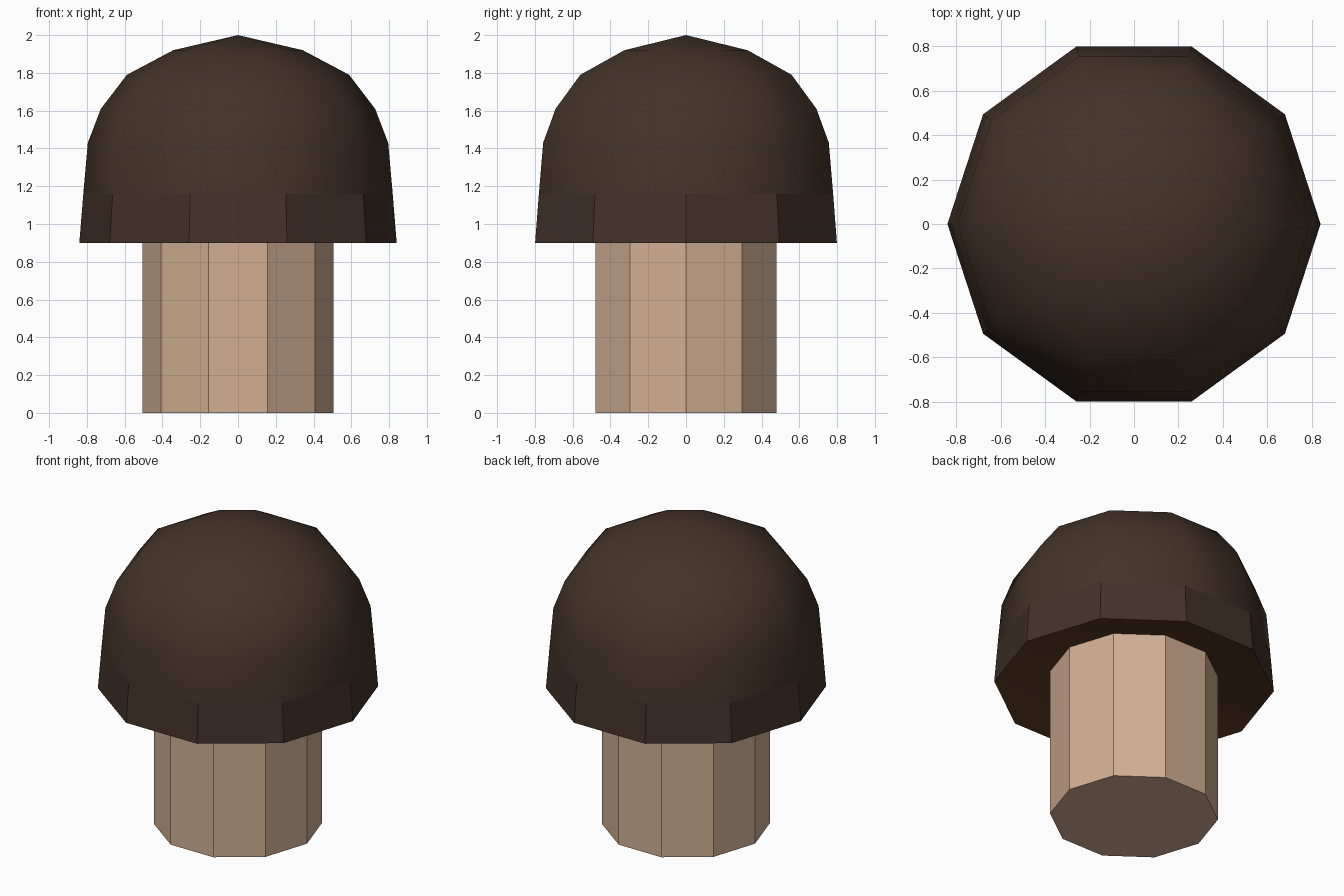
import bpy, bmesh, math

if "Cube" in bpy.data.objects:
    bpy.data.objects.remove(bpy.data.objects["Cube"])

SIDES = 10


def material(name, rgb):
    """Material from an sRGB 0-255 colour, stored as linear."""
    lin = [((c / 255 + 0.055) / 1.055) ** 2.4 for c in rgb]
    m = bpy.data.materials.new(name)
    m.diffuse_color = (*lin, 1)
    m.use_nodes = True
    m.node_tree.nodes["Principled BSDF"].inputs["Base Color"].default_value = m.diffuse_color
    return m


def lathe(name, profile, mats, smooth):
    """Spin (radius, z) points into a ten-sided solid, first and last on the axis.
    mats holds one (material index) per profile span, smooth one flag per span."""
    bm = bmesh.new()
    rings = []
    for r, z in profile:
        n = SIDES if r > 0 else 1
        rings.append([bm.verts.new((r * math.cos(math.tau * i / SIDES),
                                    r * math.sin(math.tau * i / SIDES), z))
                      for i in range(n)])
    for k, (a, b) in enumerate(zip(rings, rings[1:])):
        for i in range(SIDES):
            j = (i + 1) % SIDES
            quad = [a[i % len(a)], a[j % len(a)], b[j % len(b)], b[i % len(b)]]
            f = bm.faces.new(list(dict.fromkeys(quad)))
            f.material_index = mats[k]
            f.smooth = smooth[k]
    # keep the edges between differently coloured zones sharp
    for e in bm.edges:
        if len({f.material_index for f in e.link_faces}) > 1:
            e.smooth = False
    bmesh.ops.recalc_face_normals(bm, faces=bm.faces)
    mesh = bpy.data.meshes.new(name)
    bm.to_mesh(mesh)
    bm.free()
    ob = bpy.data.objects.new(name, mesh)
    bpy.context.collection.objects.link(ob)
    return ob


stem_tan = material("stem tan", (210, 175, 147))
cap_brown = material("cap brown", (67, 51, 40))
rim_brown = material("rim brown", (66, 49, 41))
gill_brown = material("underside brown", (88, 57, 35))

# Stem: plain flat-sided column running up into the cap
stem = lathe("stem", [(0, 0), (0.505, 0), (0.505, 1.02), (0, 1.02)],
             [0, 0, 0], [False] * 3)
stem.data.materials.append(stem_tan)

# Cap: recessed underside, faceted rim band, smooth dome
cap = lathe("cap",
            [(0, 1.0), (0.5, 0.985), (0.84, 0.9), (0.819, 1.16), (0.795, 1.43),
             (0.726, 1.61), (0.588, 1.79), (0.343, 1.92), (0, 2.0)],
            [2, 2, 1, 0, 0, 0, 0, 0],
            [True, True, False, True, True, True, True, True])
for m in (cap_brown, rim_brown, gill_brown):
    cap.data.materials.append(m)
